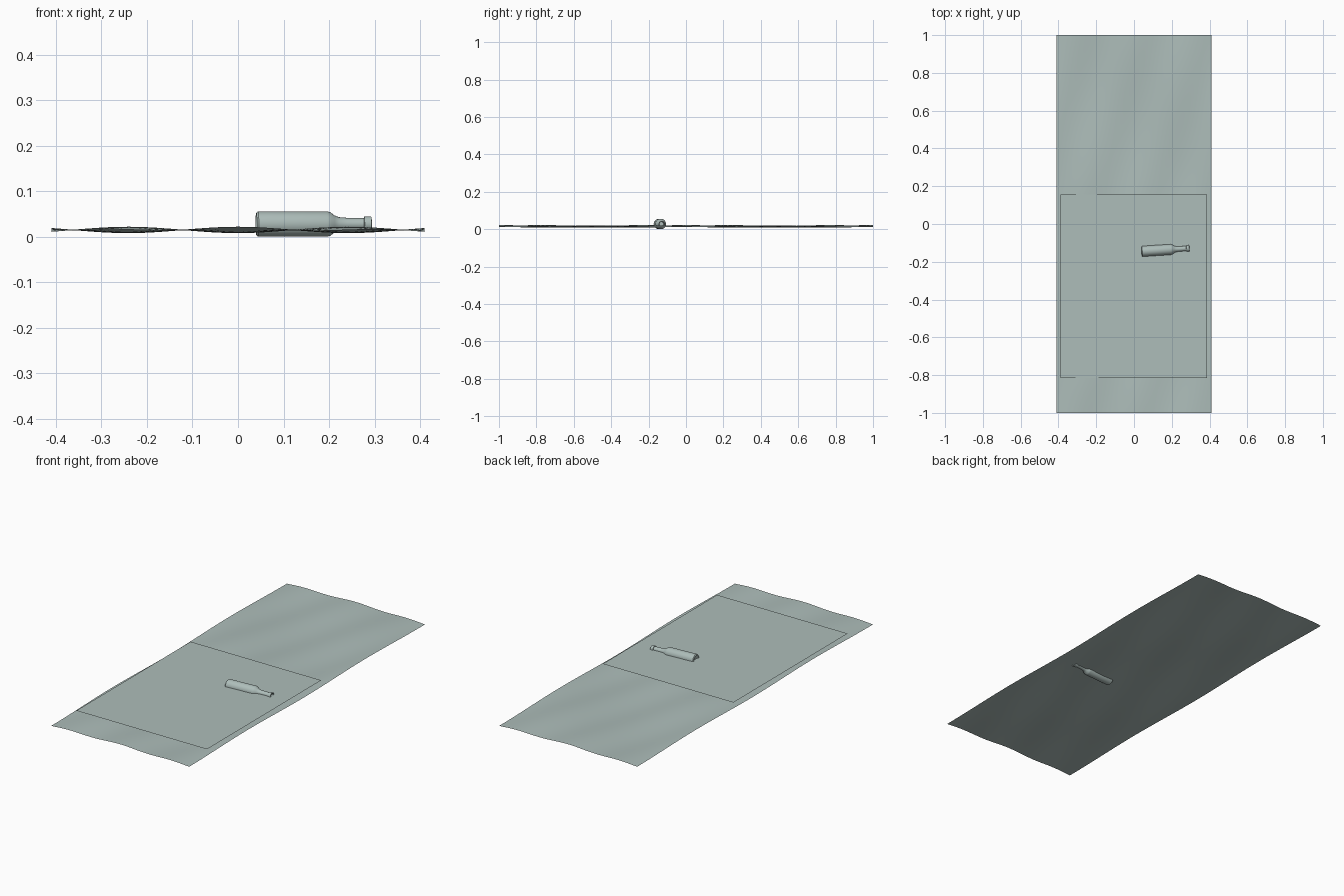
import bpy, bmesh, math
from mathutils import Matrix, Vector

if "Cube" in bpy.data.objects:
    bpy.data.objects.remove(bpy.data.objects["Cube"], do_unlink=True)

# One shared colour
mat = bpy.data.materials.new("pale grey green")
mat.use_nodes = True
colour = (0.42, 0.51, 0.49, 1)
mat.diffuse_color = colour
mat.node_tree.nodes["Principled BSDF"].inputs["Base Color"].default_value = colour


def finish(name, bm, angle=40):
    mesh = bpy.data.meshes.new(name)
    bm.to_mesh(mesh)
    bm.free()
    mesh.materials.append(mat)
    obj = bpy.data.objects.new(name, mesh)
    bpy.context.collection.objects.link(obj)
    bpy.ops.object.select_all(action='DESELECT')
    obj.select_set(True)
    bpy.context.view_layer.objects.active = obj
    bpy.ops.object.shade_smooth_by_angle(angle=math.radians(angle))
    return obj


def wave(x, y):
    return (0.015 + 0.004 * math.cos(6 * x + math.tau * y)
            + 0.003 * math.cos(20 * x - math.pi * y * 2))


# Rippled sand sheet
bm = bmesh.new()
bmesh.ops.create_grid(bm, x_segments=48, y_segments=100, size=1)
for v in bm.verts:
    v.co.x *= 0.41
    v.co.z = wave(v.co.x, v.co.y)
finish("sand", bm)

# Flat water sheet just above the sand
bm = bmesh.new()
bmesh.ops.create_grid(bm, x_segments=1, y_segments=1, size=0.5)
bmesh.ops.transform(bm, verts=bm.verts, matrix=Matrix.Translation((-0.002, -0.33, 0.0275))
                    @ Matrix.Diagonal((0.776, 0.97, 1, 1)))
finish("water", bm)

# Bottle lying on its side: (distance along axis, radius), lathed
profile = [(0.008, 0), (0.006, 0.016), (0, 0.024), (0.004, 0.028), (0.155, 0.028),
           (0.163, 0.026), (0.172, 0.019), (0.182, 0.015), (0.2, 0.0135), (0.237, 0.013),
           (0.238, 0.0165), (0.253, 0.0165), (0.254, 0.012), (0.225, 0.011), (0.225, 0)]
bm = bmesh.new()
verts = [bm.verts.new((a, r, 0)) for a, r in profile]
edges = [bm.edges.new(pair) for pair in zip(verts, verts[1:])]
bmesh.ops.spin(bm, geom=verts + edges, cent=(0, 0, 0), axis=(1, 0, 0),
               angle=math.tau, steps=32)
bmesh.ops.remove_doubles(bm, verts=bm.verts, dist=0.0001)
bmesh.ops.recalc_face_normals(bm, faces=bm.faces)
bottle = finish("bottle", bm)
bottle.location = Vector((0.04, -0.145, 0.028))
bottle.rotation_euler.z = math.radians(3.7)
